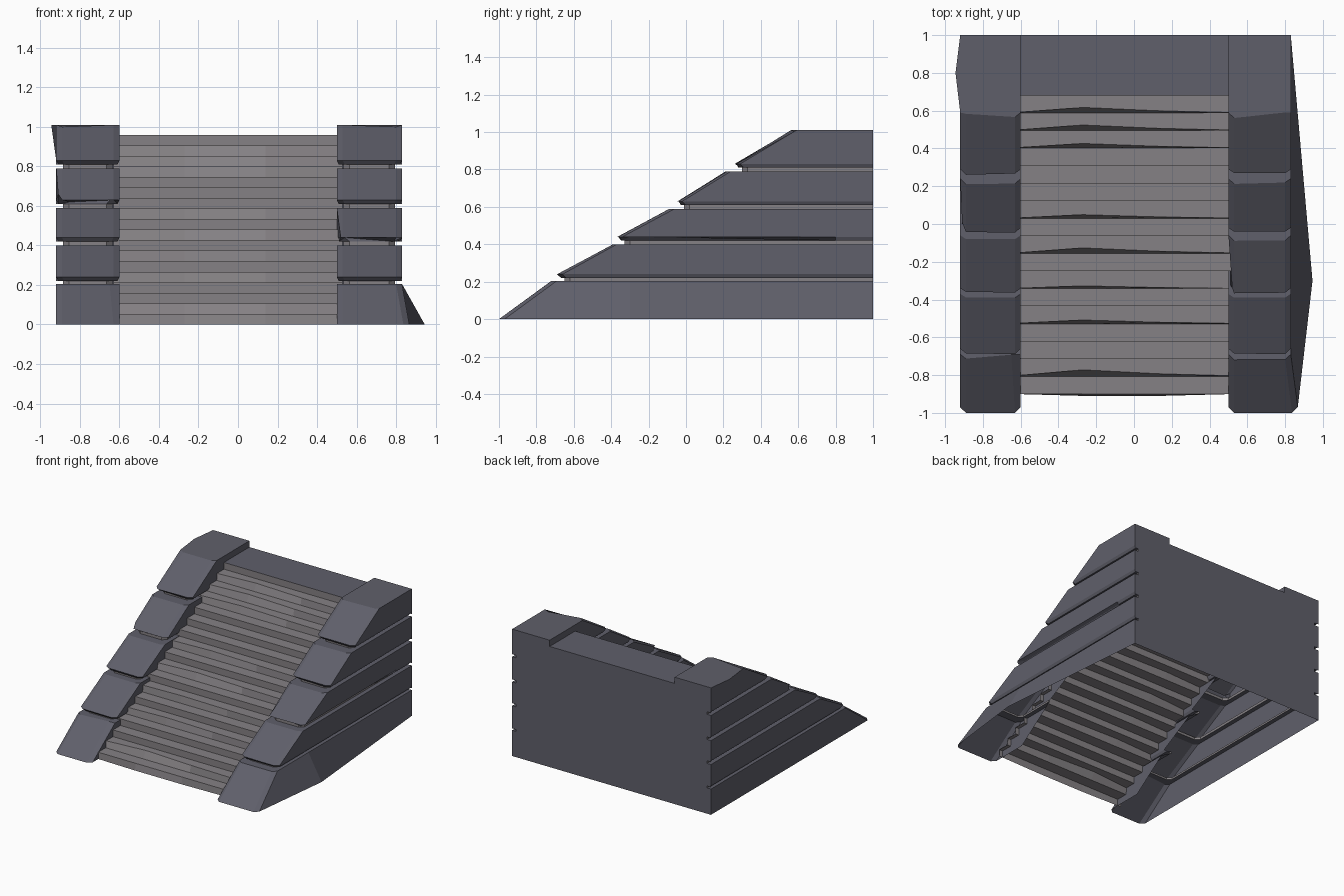
import bpy, bmesh, random

random.seed(4)
if "Cube" in bpy.data.objects:
    bpy.data.objects.remove(bpy.data.objects["Cube"])


def material(name, rgb):
    m = bpy.data.materials.new(name)
    m.use_nodes = True
    m.diffuse_color = (*rgb, 1)
    m.node_tree.nodes["Principled BSDF"].inputs["Base Color"].default_value = (*rgb, 1)
    return m


SLATE = material("slate blue stone", (0.115, 0.115, 0.145))
GREY = material("warm grey stone", (0.235, 0.22, 0.232))


def finish(bm, name, mats):
    mesh = bpy.data.meshes.new(name)
    bm.to_mesh(mesh)
    bm.free()
    for m in mats:
        mesh.materials.append(m)
    ob = bpy.data.objects.new(name, mesh)
    bpy.context.collection.objects.link(ob)
    return ob


# Courses of the side walls: bottom z, top z, front y at bottom, front y at top
COURSES = [(0, 0.205, -1, -0.72), (0.22, 0.4, -0.69, -0.4), (0.42, 0.59, -0.37, -0.09),
           (0.61, 0.79, -0.05, 0.21), (0.81, 1.01, 0.26, 0.56)]


def sections():
    """Stacked outlines as (course, z, front y, inset, is_groove)."""
    out = []
    for i, (zb, zt, yb, yt) in enumerate(COURSES):
        if i == 0:
            out.append((i, zb, yb, 0, False))
        else:
            out += [(i, zb, yb + 0.02, 0.01, False), (i, zb + 0.02, yb, 0, False)]
        out.append((i, zt, yt, 0, False))
        if i < len(COURSES) - 1:
            yg = COURSES[i + 1][2] + 0.04
            out += [(i, zt, yg, 0.035, True), (i, COURSES[i + 1][0], yg, 0.035, True)]
    return out


def side_wall(name, outer, inner, bulges, chips):
    """Open-bottomed wall lofted through the stacked outlines."""
    s = 1 if outer > 0 else -1
    bm = bmesh.new()
    loops, grooves = [], []
    for k, (course, z, yf, inset, groove) in enumerate(sections()):
        o, n, c = outer - s * inset, inner + s * inset, 0.03
        mid_y, mid_out, front_out = bulges.get(k, (0.8, 0, 0))
        top = course == len(COURSES) - 1
        path = [(o, 1), (o + s * mid_out, mid_y), (o + s * front_out, yf + c),
                (o - s * c + s * front_out, yf), (n + s * c, yf), (n, yf + c),
                (n, 1 if top else yf + 0.32)]
        loop = []
        for j, (x, y) in enumerate(path):
            dx, dy, dz = chips.get((k, j), (0, 0, 0))
            if 2 < j < 5 and k and not groove:
                dy += random.uniform(0, 0.012)
            loop.append(bm.verts.new((x + s * dx, y + dy, z + dz)))
        loops.append(loop)
        grooves.append(groove)
    for k in range(len(loops) - 1):
        for j in range(len(loops[k]) - 1):
            a, b = loops[k], loops[k + 1]
            f = [a[j], a[j + 1], b[j + 1], b[j]]
            face = bm.faces.new(f[::-1] if s > 0 else f)
            face.material_index = int(grooves[k] and grooves[k + 1])
    cap = bm.faces.new(loops[-1][::-1] if s > 0 else loops[-1])
    if cap.normal.z < 0:
        cap.normal_flip()
    finish(bm, name, [SLATE, GREY])


last = len(sections()) - 1
# Left wall flares at its foot, right wall swells at its top
side_wall("left_wall", 0.83, 0.5, {0: (-0.3, 0.115, 0.037), 1: (-0.3, 0, 0)},
          {(9, 4): (0, 0.03, 0.02), (10, 5): (0.02, 0, 0), (9, 2): (-0.03, 0.02, 0.02),
           (last, 3): (0, 0.02, -0.01)})
side_wall("right_wall", -0.92, -0.6, {last: (0.8, 0.025, 0)},
          {(14, 3): (-0.03, 0.04, 0.01), (15, 2): (-0.01, 0.03, 0.03), (14, 4): (0, 0.02, 0.03),
           (1, 4): (0.02, 0.02, 0), (last, 3): (0, 0.02, -0.01)})

# Stair flight: one folded sheet, with worn nosings
STEPS, TOP_Z, TOP_Y, FOOT_Y = 18, 0.96, 0.68, -0.9
rise, run = TOP_Z / STEPS, (TOP_Y - FOOT_Y) / (STEPS - 1)
columns = [-0.63, -0.27, 0.14, 0.53]
worn = {0: 0.0, 1: 0.035, 4: 0.02, 6: 0.015, 8: 0.03, 10: 0.02, 14: 0.025, 15: 0.03, 16: 0.03}
bm = bmesh.new()
rows = []
for i in range(STEPS):
    y = FOOT_Y + i * run
    foot, nose = [], []
    for j, x in enumerate(columns):
        wear = worn.get(i, 0) * (0.1, 1, 0.4, 0.1)[j]
        foot.append(bm.verts.new((x, y - (0.01 if i == 0 and 0 < j < 3 else 0), i * rise)))
        nose.append(bm.verts.new((x, y + wear, (i + 1) * rise)))
    rows += [foot, nose]
for a, b in zip(rows, rows[1:]):
    for j in range(len(columns) - 1):
        bm.faces.new([a[j], a[j + 1], b[j + 1], b[j]])
finish(bm, "stair_flight", [GREY])

# Landing slab at the head of the stairs
bm = bmesh.new()
bm.faces.new([bm.verts.new((x, y, TOP_Z)) for x, y in
              ((-0.62, TOP_Y), (0.52, TOP_Y), (0.52, 1), (-0.62, 1))])
finish(bm, "landing", [SLATE])

# Back wall in strips, notched where the wall grooves run out
bm = bmesh.new()


def strip(x0, x1, z0, z1):
    bm.faces.new([bm.verts.new((x, 1, z)) for x, z in ((x1, z0), (x0, z0), (x0, z1), (x1, z1))])


for i, (zb, zt, _, _) in enumerate(COURSES):
    if i == len(COURSES) - 1:
        strip(-0.92, 0.83, zb, TOP_Z)
        strip(-0.92, -0.6, TOP_Z, zt)
        strip(0.5, 0.83, TOP_Z, zt)
    else:
        strip(-0.92, 0.83, zb, zt)
        strip(-0.885, 0.795, zt, COURSES[i + 1][0])
finish(bm, "back_wall", [SLATE])
